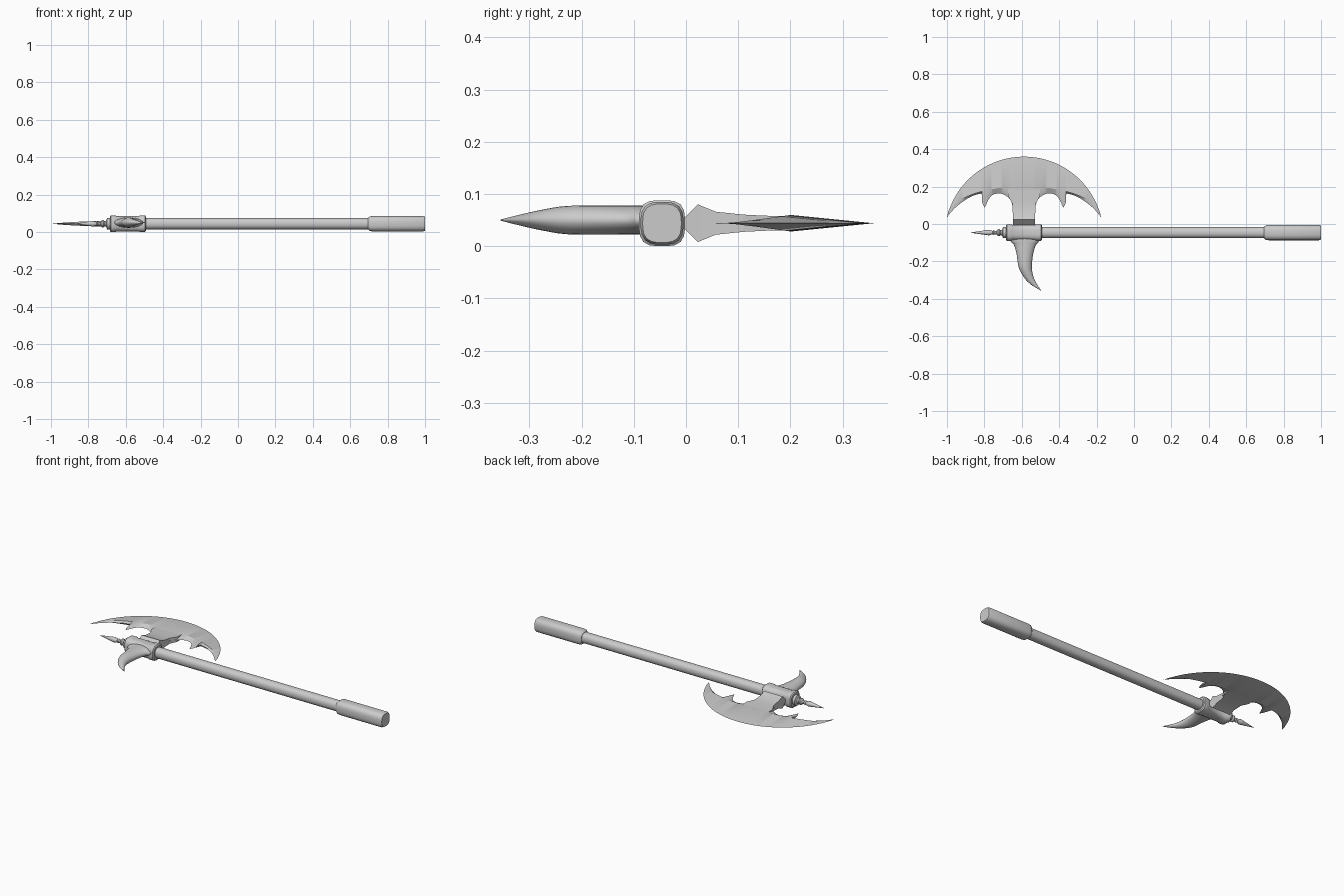
import bpy, bmesh, math
from mathutils import Vector

if "Cube" in bpy.data.objects:
    bpy.data.objects.remove(bpy.data.objects["Cube"])

CY, CZ = -0.046, 0.044      # shaft axis
HX = -0.588                 # axe head centre line


def finish(name, bm, angle=35):
    bmesh.ops.remove_doubles(bm, verts=bm.verts, dist=1e-5)
    bmesh.ops.recalc_face_normals(bm, faces=bm.faces)
    me = bpy.data.meshes.new(name)
    bm.to_mesh(me)
    bm.free()
    ob = bpy.data.objects.new(name, me)
    bpy.context.collection.objects.link(ob)
    bpy.ops.object.select_all(action='DESELECT')
    ob.select_set(True)
    bpy.context.view_layer.objects.active = ob
    bpy.ops.object.shade_smooth_by_angle(angle=math.radians(angle))
    return ob


def loft(name, rings, angle=35):
    bm = bmesh.new()
    vs = [[bm.verts.new(p) for p in r] for r in rings]
    n = len(vs[0])
    for a, b in zip(vs, vs[1:]):
        for i in range(n):
            j = (i + 1) % n
            bm.faces.new((a[i], a[j], b[j], b[i]))
    bm.faces.new(vs[0])
    bm.faces.new(vs[-1])
    return finish(name, bm, angle)


def oval(a, b, power=2, n=24):
    # superellipse outline, power > 2 is squarer
    out = []
    for i in range(n):
        t = 2 * math.pi * i / n
        c, s = math.cos(t), math.sin(t)
        k = (abs(c) ** power + abs(s) ** power) ** (-1 / power)
        out.append((a * c * k, b * s * k))
    return out


def along_x(name, profile, power=2, angle=35):
    return loft(name, [[(x, CY + u, CZ + v) for u, v in oval(r, r, power)]
                       for x, r in profile], angle)


def spline(pts, steps=5):
    p = [Vector(q) for q in pts]
    p = [2 * p[0] - p[1]] + p + [2 * p[-1] - p[-2]]
    out = []
    for i in range(1, len(p) - 2):
        a, b, c, d = p[i - 1:i + 3]
        for k in range(steps):
            t = k / steps
            out.append(0.5 * (2 * b + (c - a) * t + (2 * a - 5 * b + 4 * c - d) * t * t
                              + (3 * b - a - 3 * c + d) * t ** 3))
    return out + [p[-2]]


# Shaft, grip and socket
along_x("shaft", [(-0.52, 0.03), (0.72, 0.03)], 2.3)
along_x("grip", [(0.695, 0.031), (0.705, 0.039), (0.72, 0.041), (0.99, 0.041), (1.0, 0.037)], 3)
along_x("socket", [(-0.685, 0.038), (-0.68, 0.044), (-0.655, 0.044), (-0.65, 0.041),
                   (-0.53, 0.041), (-0.525, 0.044), (-0.497, 0.044), (-0.492, 0.038)], 3.4)

# Turned spike on the end
along_x("end_spike", [(-0.67, 0.03), (-0.7, 0.03), (-0.705, 0.016), (-0.713, 0.013),
                      (-0.72, 0.019), (-0.727, 0.019), (-0.734, 0.01), (-0.744, 0.009),
                      (-0.75, 0.013), (-0.756, 0.009), (-0.775, 0.015), (-0.79, 0.013),
                      (-0.872, 0.0008)])

# Curved back hook: y, left x, right x, half thickness, centre z
hook = spline([(-0.06, -0.665, -0.505, 0.028), (-0.092, -0.66, -0.508, 0.028),
               (-0.112, -0.642, -0.524, 0.028), (-0.16, -0.628, -0.539, 0.028),
               (-0.23, -0.617, -0.546, 0.027), (-0.28, -0.592, -0.538, 0.019),
               (-0.32, -0.556, -0.52, 0.01), (-0.356, -0.499, -0.496, 0.001)], 4)
loft("back_hook", [[((l + r) / 2 + u, y, 0.05 + v)
                    for u, v in oval((r - l) / 2, h, 1.8)] for y, l, r, h in hook], 50)

# Neck joining blade to socket: y, half width, half thickness
neck = [(-0.008, 0.06, 0.006), (0.023, 0.06, 0.036), (0.057, 0.06, 0.022),
        (0.11, 0.063, 0.0165), (0.15, 0.085, 0.0145), (0.2, 0.085, 0.013)]
loft("blade_neck", [[(HX + s * w, y, CZ + t * h) for s, t in
                     ((1, 1), (-1, 1), (-1, -1), (1, -1))] for y, w, h in neck], 20)

# Crescent blade: half of the inner edge with its barb, mirrored
inner = spline([(0, 0.09), (0.03, 0.09), (0.06, 0.09)], 2)
inner += spline([(0.061, 0.095), (0.075, 0.133), (0.115, 0.16), (0.15, 0.162),
                 (0.182, 0.143), (0.21, 0.087)])[0:]
inner += spline([(0.21, 0.087), (0.224, 0.117), (0.222, 0.15)], 3)[1:]
inner += spline([(0.228, 0.163), (0.27, 0.152), (0.315, 0.128), (0.37, 0.085),
                 (0.412, 0.036)], 6)
bm = bmesh.new()
cols = []
for p in inner:
    s = math.asin(min(1, p.x / 0.412))
    a = math.asin(min(1, p.x / 0.424))
    ridge = (0.412 * math.sin(s), 0.036 + 0.165 * math.cos(s))
    outer = (0.424 * math.sin(a), -0.064 + 0.424 * math.cos(a))
    h = 0.016 * max(0, outer[1] - ridge[1]) / 0.16
    cols.append((p, ridge, outer, h))
for m in (-1, 1):
    for side in (-1, 1):
        grid = [[bm.verts.new((HX + m * q[0], q[1], CZ + side * z))
                 for q, z in ((p, 0), (r, h), (o, 0))] for p, r, o, h in cols]
        for c, d in zip(grid, grid[1:]):
            for k in (0, 1):
                bm.faces.new((c[k], d[k], d[k + 1], c[k + 1]))
bmesh.ops.dissolve_degenerate(bm, edges=bm.edges, dist=1e-6)
finish("crescent_blade", bm, 30)
